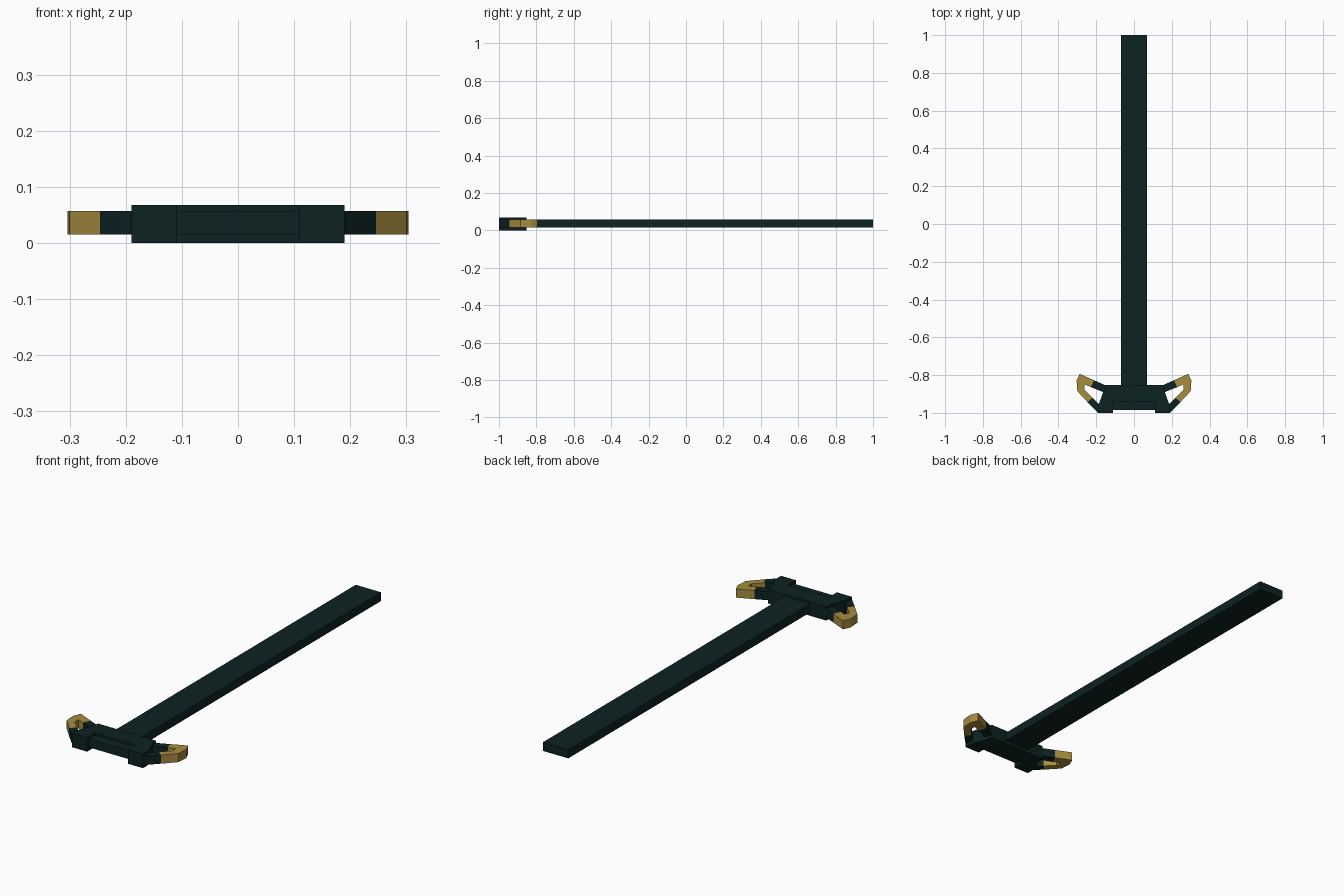
import bpy, bmesh

if "Cube" in bpy.data.objects:
    bpy.data.objects.remove(bpy.data.objects["Cube"])


def material(name, rgb):
    m = bpy.data.materials.new(name)
    m.diffuse_color = (*rgb, 1)
    m.use_nodes = True
    m.node_tree.nodes["Principled BSDF"].inputs["Base Color"].default_value = m.diffuse_color
    return m


DARK = material("dark teal", (0.004, 0.016, 0.016))
GOLD = material("gold", (0.38, 0.262, 0.048))


def prism(name, outline, z0, z1, mat, mirror=False):
    """Extrude a top-view outline from z0 to z1, optionally mirrored in x."""
    bm = bmesh.new()
    face = bm.faces.new([bm.verts.new((x, y, z0)) for x, y in outline])
    ext = bmesh.ops.extrude_face_region(bm, geom=[face])
    top = [v for v in ext["geom"] if isinstance(v, bmesh.types.BMVert)]
    bmesh.ops.translate(bm, verts=top, vec=(0, 0, z1 - z0))
    bmesh.ops.recalc_face_normals(bm, faces=bm.faces)
    mesh = bpy.data.meshes.new(name)
    bm.to_mesh(mesh)
    bm.free()
    mesh.materials.append(mat)
    ob = bpy.data.objects.new(name, mesh)
    bpy.context.collection.objects.link(ob)
    if mirror:
        mod = ob.modifiers.new("mirror", "MIRROR")
        mod.use_mirror_merge = False
    return ob


def both_sides(half):
    """Complete a right-hand outline with its mirror image."""
    return half + [(-x, y) for x, y in reversed(half)]


Z0, Z1 = 0.015, 0.057

# Long flat blade
prism("blade", both_sides([(0.068, -0.88), (0.068, 1.0)]), Z0, Z1, DARK)

# Thick head block with a notch in its front
prism("head", both_sides([(0.11, -0.94), (0.11, -1.0), (0.19, -1.0),
                          (0.19, -0.965), (0.16, -0.88), (0.155, -0.852)]),
      0, 0.068, DARK)

# Thinner plate filling the notch
prism("front_plate", both_sides([(0.11, -0.985), (0.11, -0.93)]), Z0, Z1, DARK)

# Dark arm roots, upper and lower
prism("upper_arm", [(0.14, -0.859), (0.212, -0.827), (0.228, -0.864),
                    (0.15, -0.895)], Z0, Z1, DARK, True)
prism("lower_arm", [(0.165, -0.985), (0.19, -1.0), (0.246, -0.943),
                    (0.220, -0.920), (0.175, -0.965)], Z0, Z1, DARK, True)

# Gold hooked tips
prism("arm_tip", [(0.212, -0.827), (0.288, -0.793), (0.304, -0.83),
                  (0.300, -0.885), (0.246, -0.943), (0.220, -0.920),
                  (0.262, -0.877), (0.262, -0.849), (0.228, -0.864)],
      Z0, Z1, GOLD, True)
